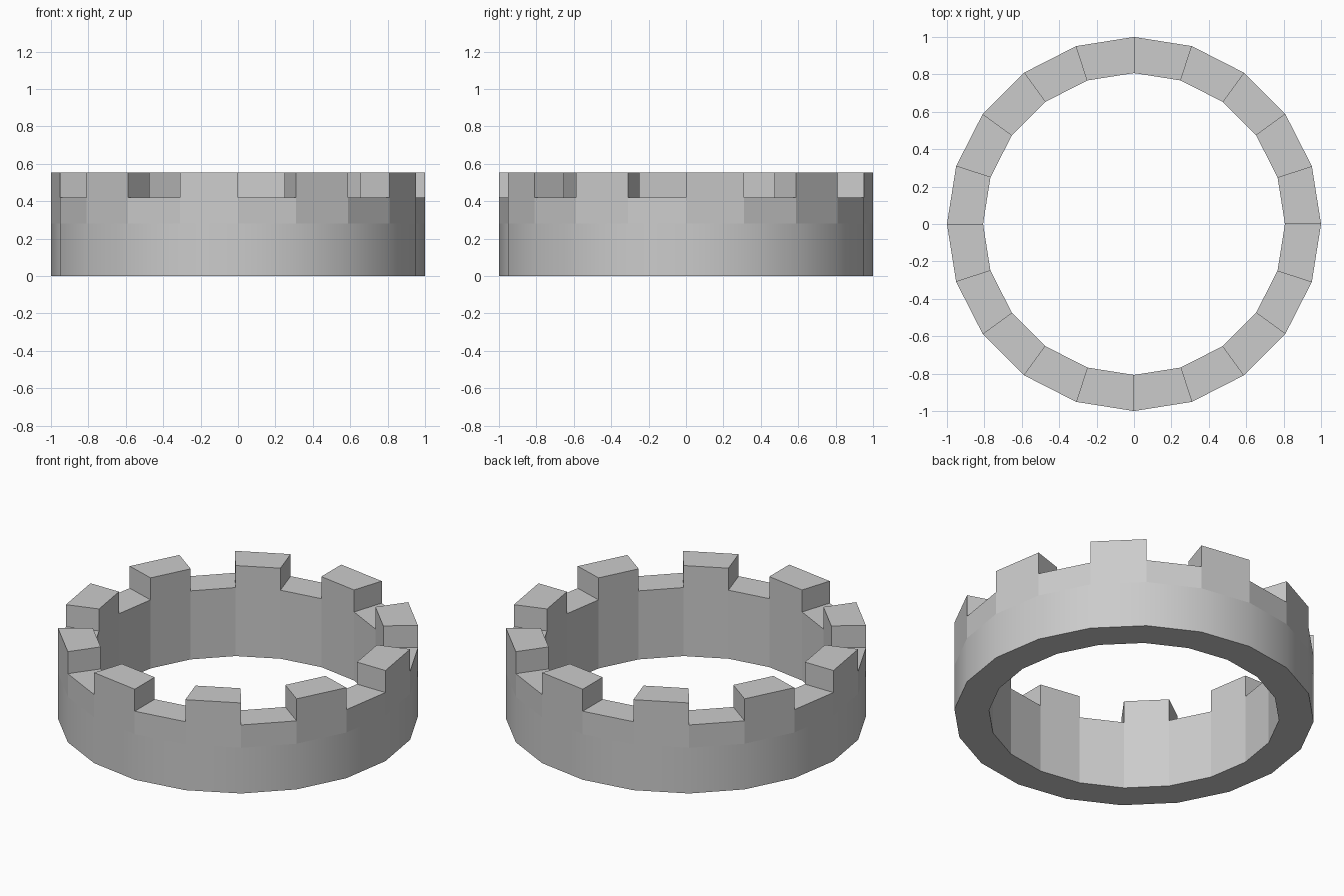
import bpy, bmesh
from math import cos, sin, pi

if "Cube" in bpy.data.objects:
    bpy.data.objects.remove(bpy.data.objects["Cube"])

N = 20
R_OUT, R_IN = 1.0, 0.807
Z_BAND, Z_GAP, Z_TOP = 0.28, 0.42, 0.555

bm = bmesh.new()


def ring(r, z):
    return [bm.verts.new((r * cos(2 * pi * i / N), r * sin(2 * pi * i / N), z))
            for i in range(N)]


def wall(a, b, i, smooth=False):
    j = (i + 1) % N
    f = bm.faces.new((a[i], a[j], b[j], b[i]))
    f.smooth = smooth


out = [ring(R_OUT, z) for z in (0, Z_BAND, Z_GAP, Z_TOP)]
inn = [ring(R_IN, z) for z in (0, Z_GAP, Z_TOP)]

for i in range(N):
    # Ring body: smooth lower band, faceted upper band, inside and underside
    wall(out[0], out[1], i, smooth=True)
    wall(out[1], out[2], i)
    wall(inn[1], inn[0], i)
    wall(inn[0], out[0], i)
    if i % 2 == 0:
        # Merlon: outer, inner and top faces
        wall(out[2], out[3], i)
        wall(inn[2], inn[1], i)
        wall(out[3], inn[2], i)
    else:
        # Floor of the gap between merlons
        wall(out[2], inn[1], i)
    # Merlon side face
    bm.faces.new((out[2][i], out[3][i], inn[2][i], inn[1][i]))

bmesh.ops.recalc_face_normals(bm, faces=bm.faces[:])
for e in bm.edges:
    # Keep the rims of the smooth band crisp
    if any(f.smooth for f in e.link_faces) and not all(f.smooth for f in e.link_faces):
        e.smooth = False

mesh = bpy.data.meshes.new("battlement_ring")
bm.to_mesh(mesh)
bm.free()
obj = bpy.data.objects.new("battlement_ring", mesh)
bpy.context.collection.objects.link(obj)
